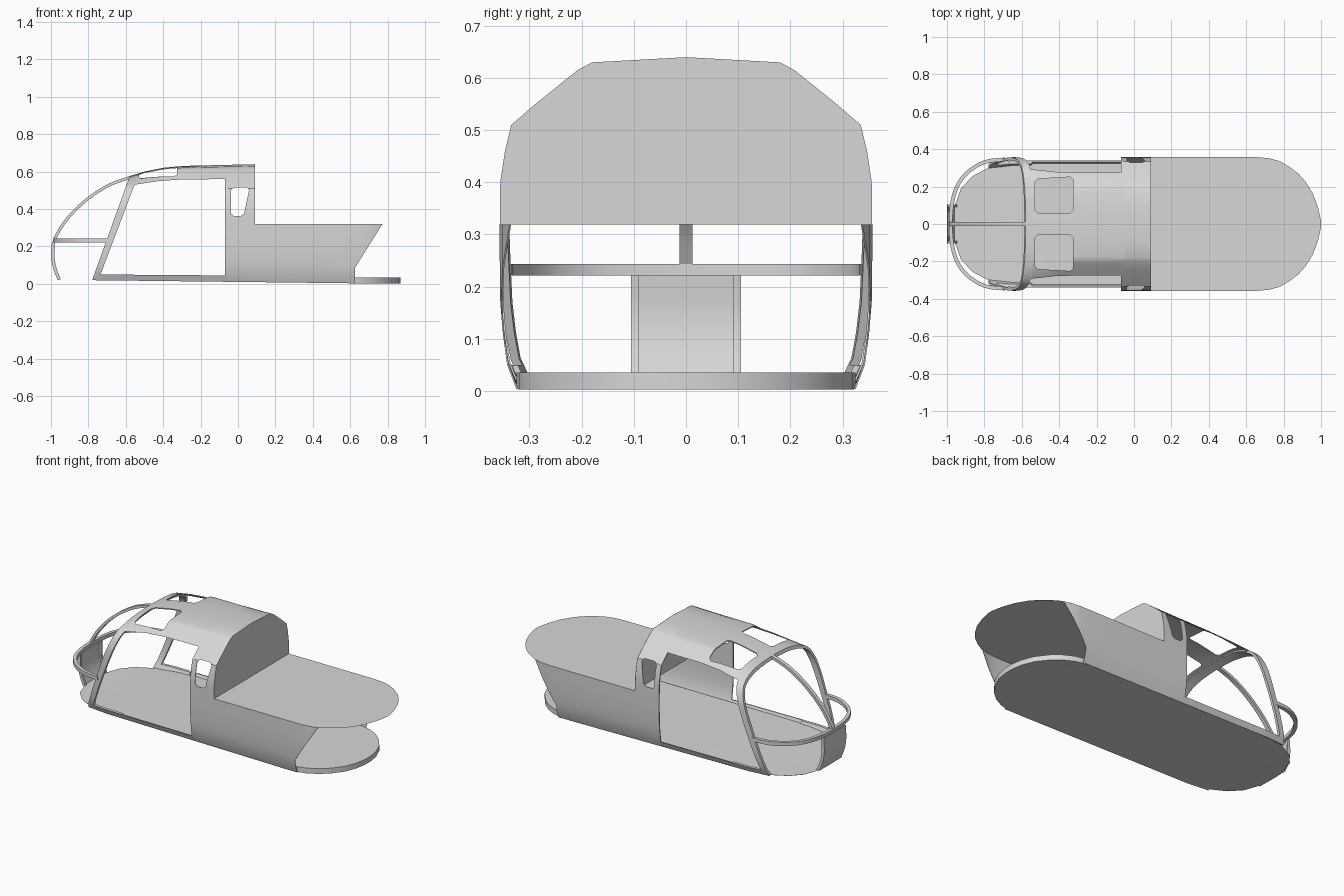
import bpy, bmesh
from math import radians
from mathutils import Vector

if "Cube" in bpy.data.objects:
    bpy.data.objects.remove(bpy.data.objects["Cube"], do_unlink=True)

grey = bpy.data.materials.new("plain_grey")
grey.use_nodes = True
grey.diffuse_color = (0.68, 0.68, 0.68, 1)
for node in grey.node_tree.nodes:
    if node.type == 'BSDF_PRINCIPLED':
        node.inputs["Base Color"].default_value = (0.68, 0.68, 0.68, 1)


def activate(ob):
    bpy.ops.object.select_all(action='DESELECT')
    ob.select_set(True)
    bpy.context.view_layer.objects.active = ob


def finish(name, bm):
    me = bpy.data.meshes.new(name)
    bm.to_mesh(me)
    bm.free()
    me.materials.append(grey)
    ob = bpy.data.objects.new(name, me)
    bpy.context.collection.objects.link(ob)
    return ob


def smooth(ob):
    activate(ob)
    bpy.ops.object.shade_smooth_by_angle(angle=radians(30))


def loft(name, rows, closed=False):
    """Skin a list of equal-length point rows; closed rows make a capped solid."""
    bm = bmesh.new()
    grid = [[bm.verts.new(p) for p in row] for row in rows]
    n = len(rows[0])
    for a, b in zip(grid, grid[1:]):
        for i in range(n if closed else n - 1):
            j = (i + 1) % n
            bm.faces.new((a[i], a[j], b[j], b[i]))
    if closed:
        bm.faces.new(grid[0])
        bm.faces.new(grid[-1])
        bmesh.ops.recalc_face_normals(bm, faces=bm.faces)
    return finish(name, bm)


def rounded(pts, cut):
    """Cut the corners of a polygon."""
    out = []
    for i, p in enumerate(pts):
        p, a, b = Vector(p), Vector(pts[i - 1]), Vector(pts[(i + 1) % len(pts)])
        for q in (a, b):
            out.append(p + (q - p).normalized() * cut)
    return out


def prism_y(pts):
    return loft("cutter", [[(u, y, v) for u, v in pts] for y in (-0.6, 0.6)], True)


def prism_z(pts):
    return loft("cutter", [[(u, v, z) for u, v in pts] for z in (0.5, 0.8)], True)


def curve(pts, steps=4):
    """Smooth path through the points."""
    p = [Vector(q) for q in pts]
    p = [2 * p[0] - p[1]] + p + [2 * p[-1] - p[-2]]
    out = []
    for a, b, c, d in zip(p, p[1:], p[2:], p[3:]):
        for s in range(steps):
            t = s / steps
            out.append(0.5 * (2 * b + (c - a) * t + (2 * a - 5 * b + 4 * c - d) * t ** 2
                              + (3 * b - a - 3 * c + d) * t ** 3))
    return out + [p[-2]]


def sweep(name, path, axis, half_a, half_b):
    """Rectangular bar along a path; axis is its fixed cross direction."""
    a, rows = Vector(axis), []
    for i, p in enumerate(path):
        tangent = path[min(i + 1, len(path) - 1)] - path[max(i - 1, 0)]
        b = tangent.cross(a).normalized() * half_b
        rows.append([p + a * half_a * s + b * t for s, t in ((1, 1), (1, -1), (-1, -1), (-1, 1))])
    ob = loft(name, rows, True)
    smooth(ob)
    return ob


def lerp(table, x):
    for (x0, v0), (x1, v1) in zip(table, table[1:]):
        if x <= x1:
            return v0 + (v1 - v0) * max(0, (x - x0) / (x1 - x0))
    return table[-1][1]


# Cabin skin: shared side wall, rounded front roof blending into a faceted rear roof
wall = [(0.325, 0.003), (0.343, 0.05), (0.351, 0.11), (0.356, 0.17), (0.357, 0.25), (0.357, 0.319)]
roof_front = [(0.354, 0.4), (0.344, 0.455), (0.324, 0.5), (0.287, 0.531), (0.225, 0.556), (0.13, 0.571), (0, 0.576)]
roof_rear = [(0.356, 0.4), (0.347, 0.46), (0.335, 0.51), (0.285, 0.553), (0.208, 0.615), (0.18, 0.63), (0, 0.64)]
blend = [(-0.62, -0.2), (-0.58, 0), (-0.5, 0.38), (-0.4, 0.69), (-0.3, 0.85), (0.1, 1)]
width = [(-0.84, 0.94), (-0.78, 0.965), (-0.65, 1), (0.66, 1), (0.72, 0.985), (0.78, 0.942), (0.82, 0.9)]


def section(x):
    lift = 0.017 * max(0, min(1, (0.62 - x) / 1.4))
    half = [Vector((y, z + lift * max(0, 1 - z / 0.1))) for y, z in wall]
    roof = [Vector(f).lerp(Vector(r), lerp(blend, x)) for f, r in zip(roof_front, roof_rear)]
    if x < -0.2:
        half += curve([half[-1]] + roof, 2)[1:]
    else:
        full = [half[-1]] + roof
        for a, b in zip(full, full[1:]):
            half += [(a + b) / 2, b]
    pts = [Vector((x, p.x * lerp(width, x), p.y)) for p in half]
    return pts + [Vector((x, -p.y, p.z)) for p in reversed(pts[:-1])]


# Openings: sloped windscreen end, rear end, doors, side windows, roof windows
cutters = [
    prism_y([(-0.805, -0.05), (-0.549, 0.66), (-1.2, 0.66), (-1.2, -0.05)]),
    prism_y([(0.625, -0.1), (0.625, 0.085), (0.772, 0.319), (0.09, 0.319), (0.09, 0.8), (1.2, 0.8), (1.2, -0.1)]),
    prism_y([(-0.735, 0.05), (-0.553, 0.53), (-0.42, 0.55), (-0.3, 0.558), (-0.07, 0.56), (-0.07, 0.045)]),
    prism_y(rounded([(-0.037, 0.363), (0.03, 0.363), (0.062, 0.515), (-0.037, 0.515)], 0.014)),
]
for side in (1, -1):
    cutters.append(prism_z(rounded([(-0.53, 0.06 * side), (-0.325, 0.06 * side),
                                    (-0.325, 0.252 * side), (-0.53, 0.24 * side)], 0.015)))

# Thick windscreen frame, thinner cabin roof and sills, thin fuselage behind
sections = (
    ("windscreen_frame", [-0.84, -0.78, -0.72, -0.65, -0.62, -0.58, -0.545], 0.016),
    ("cabin_roof_and_sills", [-0.545, -0.5, -0.45, -0.4, -0.35, -0.3, -0.05], 0.006),
    ("fuselage_skin", [-0.05, 0.11, 0.4, 0.66, 0.72, 0.78, 0.82], 0.003),
)
for name, stations, thick in sections:
    skin = loft(name, [section(x) for x in stations])
    activate(skin)
    solid = skin.modifiers.new("thickness", 'SOLIDIFY')
    solid.thickness = thick
    solid.offset = -1
    bpy.ops.object.modifier_apply(modifier=solid.name)
    for cutter in cutters:
        cut = skin.modifiers.new("opening", 'BOOLEAN')
        cut.operation = 'DIFFERENCE'
        cut.solver = 'EXACT'
        cut.object = cutter
        bpy.ops.object.modifier_apply(modifier=cut.name)
    smooth(skin)
for cutter in cutters:
    bpy.data.objects.remove(cutter, do_unlink=True)

# Bulkhead closing the cabin above the deck
bm = bmesh.new()
bm.faces.new([bm.verts.new(p) for p in section(0.0905) if p.z > 0.315])
finish("rear_bulkhead", bm)

# Rear deck sheet with a rounded end
deck = [(0.0905, 0.356), (0.67, 0.355), (0.73, 0.35), (0.785, 0.333), (0.835, 0.303), (0.88, 0.268),
        (0.92, 0.222), (0.957, 0.161), (0.985, 0.085), (1, 0.015)]
loft("rear_deck", [[(x, -y, 0.319), (x, y, 0.319)] for x, y in deck])

# Floor slab, thinning to a rounded nose
floor = [(-0.965, 0.04), (-0.957, 0.1), (-0.925, 0.19), (-0.865, 0.255), (-0.78, 0.3), (-0.7, 0.316), (-0.6, 0.322),
         (0.54, 0.325), (0.61, 0.32), (0.67, 0.305), (0.73, 0.273), (0.78, 0.23), (0.83, 0.165), (0.86, 0.09), (0.87, 0.025)]
rows = []
for x, y in floor:
    low = lerp([(-0.78, 0.02), (0.6, 0.003)], x)
    high = lerp([(-0.78, 0.021), (-0.6, 0.033), (0.6, 0.035)], x)
    rows.append([(x, -y, low), (x, y, low), (x, y, high), (x, -y, high)])
smooth(loft("cabin_floor", rows, True))

# Nose ring running between the door posts
arc = [(-0.69, 0.345), (-0.795, 0.332), (-0.89, 0.276), (-0.948, 0.196), (-0.974, 0.1), (-0.98, 0)]
arc += [(x, -y) for x, y in reversed(arc[:-1])]
sweep("nose_ring", curve([(x, y, 0.232) for x, y in arc]), (0, 0, 1), 0.011, 0.01)

# Windscreen centre post
post = [(-0.98, 0.243), (-0.935, 0.318), (-0.87, 0.395), (-0.78, 0.472), (-0.68, 0.532), (-0.575, 0.569)]
sweep("centre_post", curve([(x, 0, z) for x, z in post]), (0, 1, 0), 0.012, 0.008)

# Curved lower nose panel with edge ribs
front = [(-0.992, 0.225), (-0.996, 0.15), (-0.986, 0.085), (-0.962, 0.022)]
sweep("nose_panel", curve([(x, 0, z) for x, z in front]), (0, 1, 0), 0.105, 0.003)
for label, side in (("left", 1), ("right", -1)):
    sweep(label + "_nose_rib", curve([(x + 0.007, 0.098 * side, z) for x, z in front]), (0, 1, 0), 0.007, 0.008)
